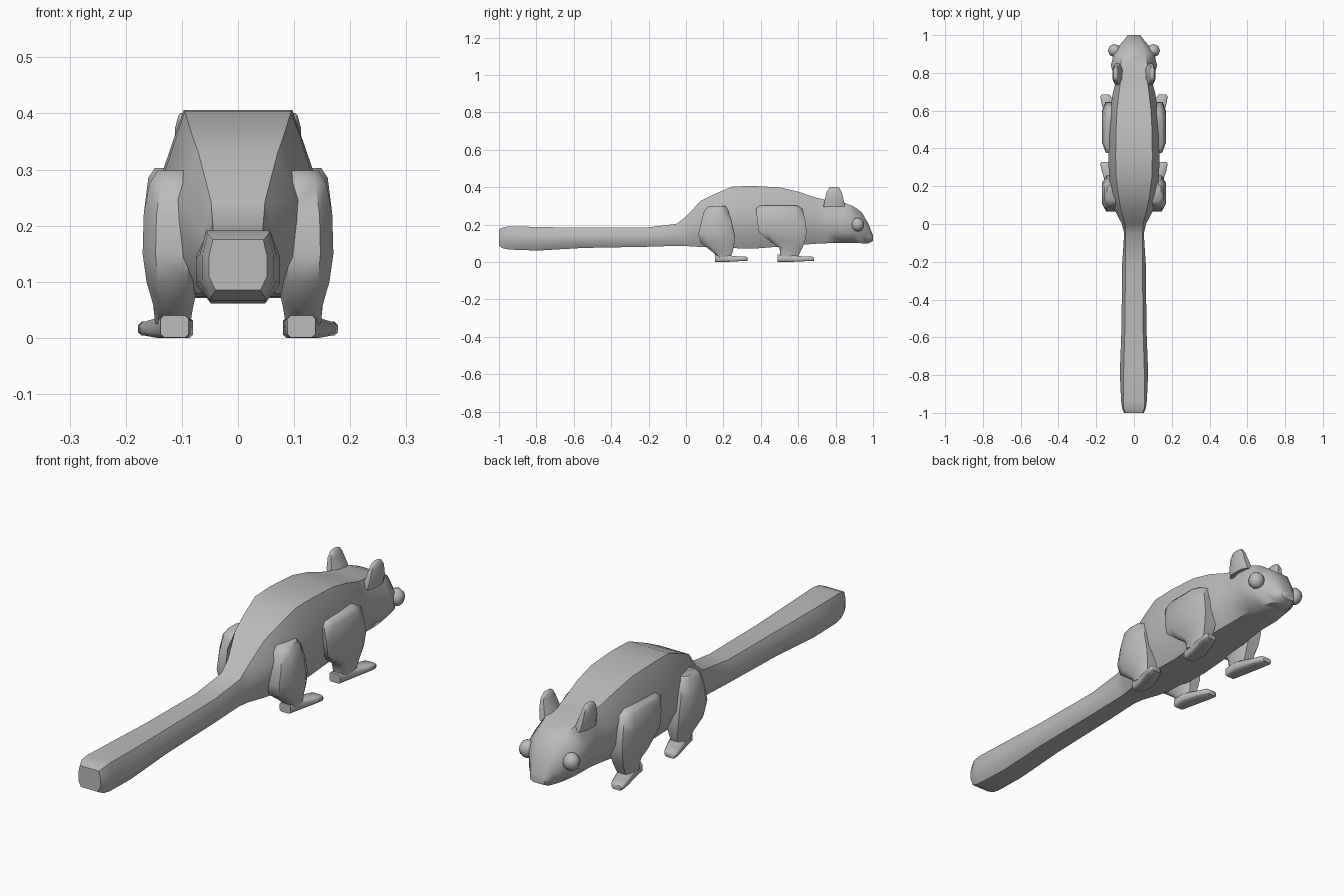
import bpy, bmesh, math
from mathutils import Vector, Matrix

fur = bpy.data.materials.new("grey_fur")
fur.diffuse_color = (0.5, 0.5, 0.5, 1)


def finish(name, bm, angle=45):
    bmesh.ops.recalc_face_normals(bm, faces=bm.faces)
    me = bpy.data.meshes.new(name)
    bm.to_mesh(me)
    bm.free()
    me.materials.append(fur)
    ob = bpy.data.objects.new(name, me)
    bpy.context.collection.objects.link(ob)
    bpy.ops.object.select_all(action='DESELECT')
    ob.select_set(True)
    bpy.context.view_layer.objects.active = ob
    bpy.ops.object.shade_smooth_by_angle(angle=math.radians(angle))
    return ob


def loft(name, rings, angle=45):
    """Skin a list of equal-sized point rings and cap both ends."""
    bm = bmesh.new()
    loops = [[bm.verts.new(p) for p in ring] for ring in rings]
    n = len(loops[0])
    for a, b in zip(loops, loops[1:]):
        for i in range(n):
            j = (i + 1) % n
            bm.faces.new((a[i], a[j], b[j], b[i]))
    bm.faces.new(loops[0])
    bm.faces.new(loops[-1])
    return finish(name, bm, angle)


def body_ring(y, zb, zt, wt, wm, wb):
    h = zt - zb
    half = [(wt, zt), (wm, zb + .66 * h), (wm, zb + .28 * h), (wb, zb)]
    pts = half + [(-x, z) for x, z in reversed(half)]
    return [(x, y, z) for x, z in pts]


def box_ring(z, x0, x1, y0, y1, side, c=0.25):
    """Horizontal octagon with clipped corners."""
    dx, dy = (x1 - x0) * c, (y1 - y0) * c
    pts = [(x0 + dx, y0), (x1 - dx, y0), (x1, y0 + dy), (x1, y1 - dy),
           (x1 - dx, y1), (x0 + dx, y1), (x0, y1 - dy), (x0, y0 + dy)]
    return [(side * x, y, z) for x, y in pts]


# Body, head and tail: y, bottom, top, top / middle / bottom half widths
sections = [
    (-1.00, .085, .175, .045, .052, .040),
    (-.975, .072, .186, .055, .063, .048),
    (-.94, .066, .191, .057, .068, .050),
    (-.79, .061, .187, .055, .075, .048),
    (-.55, .075, .183, .048, .066, .045),
    (-.22, .081, .183, .045, .063, .042),
    (-.05, .086, .204, .045, .052, .040),
    (.00, .085, .243, .048, .064, .045),
    (.08, .080, .328, .070, .105, .065),
    (.15, .078, .362, .082, .120, .080),
    (.25, .074, .404, .095, .132, .085),
    (.36, .071, .406, .097, .136, .085),
    (.50, .082, .399, .095, .132, .085),
    (.60, .090, .376, .090, .126, .080),
    (.69, .097, .345, .080, .113, .072),
    (.75, .100, .332, .072, .098, .068),
    (.84, .102, .320, .072, .122, .070),
    (.90, .101, .295, .060, .108, .060),
    (.94, .100, .265, .048, .082, .048),
    (.975, .100, .205, .034, .052, .034),
    (1.00, .112, .142, .024, .034, .022),
]
loft("body_head_tail", [body_ring(*s) for s in sections], 50)

# Leg sections: z, inner x, outer x, rear y, front y
front_leg = [
    (.030, .085, .148, .505, .600),
    (.075, .078, .153, .500, .622),
    (.110, .075, .163, .450, .636),
    (.160, .070, .169, .390, .645),
    (.220, .070, .168, .380, .638),
    (.285, .070, .160, .375, .622),
    (.303, .070, .148, .395, .590),
]
hind_leg = [
    (.025, .085, .148, .170, .240),
    (.055, .080, .150, .140, .250),
    (.100, .070, .163, .080, .258),
    (.150, .065, .170, .066, .258),
    (.220, .065, .168, .082, .242),
    (.275, .065, .158, .097, .225),
    (.298, .065, .144, .120, .212),
]


def foot(name, y0, y1, side):
    """Flat sole that splays outward to the toes."""
    rings = []
    for t, zt, xi, xo in [(0, .040, .088, .138), (.35, .036, .080, .150),
                          (.75, .029, .105, .172), (.95, .029, .122, .178),
                          (1, .024, .130, .172)]:
        y = y0 + (y1 - y0) * t
        zb = .001 if t < .5 else .004
        if t == .35:
            zb = 0
        e = .006
        pts = [(xi + e, zb), (xo - e, zb), (xo, zb + e), (xo, zt - e),
               (xo - e, zt), (xi + e, zt), (xi, zt - e), (xi, zb + e)]
        rings.append([(side * x, y, z) for x, z in pts])
    loft(name, rings, 50)


for side, tag in ((1, "right"), (-1, "left")):
    loft("front_leg_" + tag,
         [box_ring(*s, side, .18) for s in front_leg], 50)
    loft("hind_leg_" + tag,
         [box_ring(*s, side, .22) for s in hind_leg], 50)
    foot("front_foot_" + tag, .49, .685, side)
    foot("hind_foot_" + tag, .155, .328, side)

    # Upright ears, thin front to back and leaning outward
    ear = [(.295, .050, .108, .735, .850), (.335, .066, .114, .742, .842),
           (.375, .082, .112, .752, .832), (.397, .088, .106, .765, .818),
           (.401, .092, .102, .775, .808)]
    loft("ear_" + tag, [box_ring(*s, side) for s in ear], 55)

    # Bulging eyes
    bm = bmesh.new()
    bmesh.ops.create_uvsphere(
        bm, u_segments=8, v_segments=6, radius=1,
        matrix=Matrix.Translation((side * .103, .918, .200))
        @ Matrix.Diagonal((.035, .035, .037, 1)))
    finish("eye_" + tag, bm, 60)
